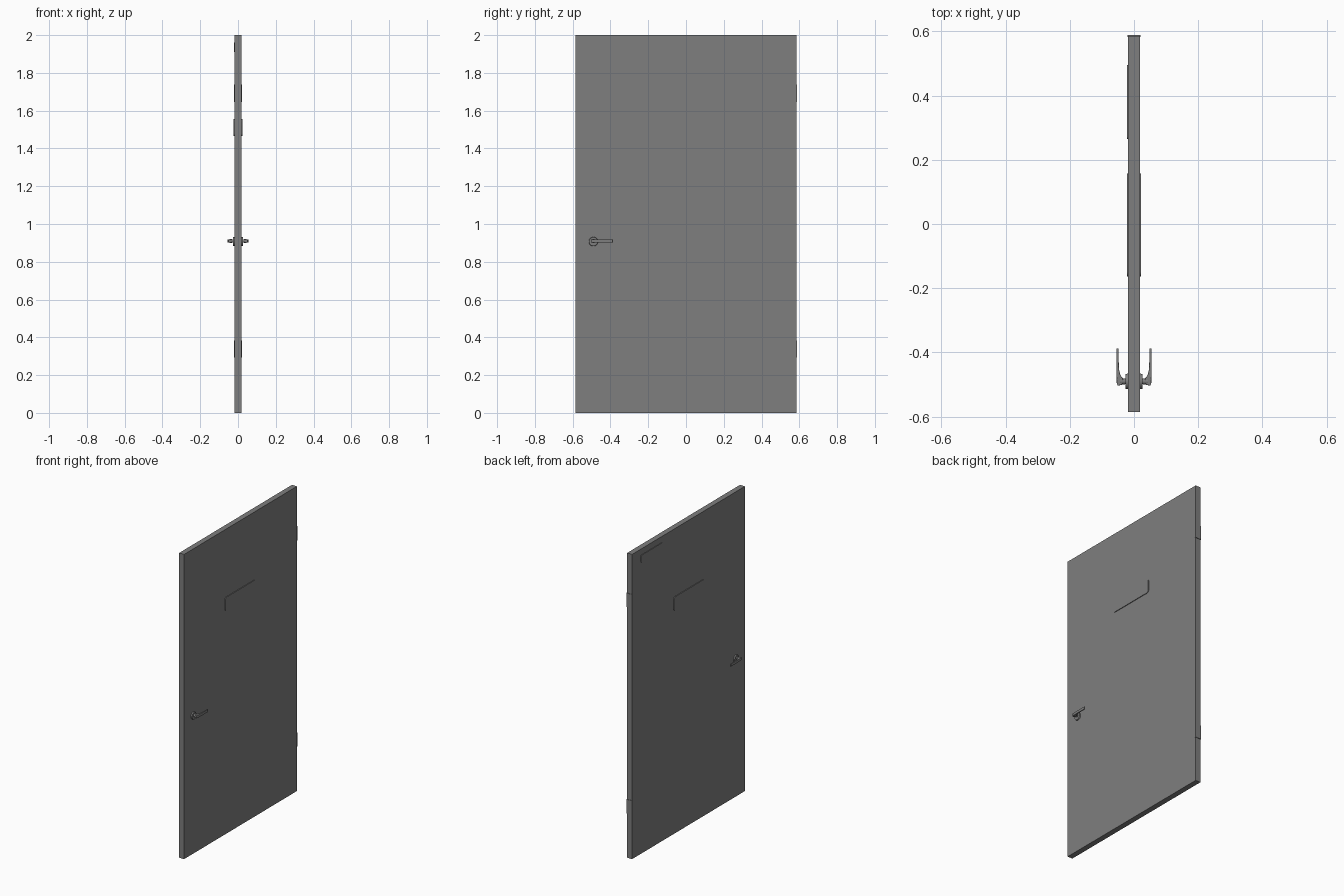
import bpy, bmesh, math
from mathutils import Matrix

if "Cube" in bpy.data.objects:
    bpy.data.objects.remove(bpy.data.objects["Cube"])

grey = bpy.data.materials.new("steel_grey")
grey.diffuse_color = (0.21, 0.21, 0.21, 1)
grey.use_nodes = True
grey.node_tree.nodes["Principled BSDF"].inputs["Base Color"].default_value = grey.diffuse_color


def finish(bm, name, smooth=False):
    bmesh.ops.recalc_face_normals(bm, faces=bm.faces)
    me = bpy.data.meshes.new(name)
    bm.to_mesh(me)
    bm.free()
    for p in me.polygons:
        p.use_smooth = False
    me.materials.append(grey)
    ob = bpy.data.objects.new(name, me)
    bpy.context.collection.objects.link(ob)
    if smooth:
        bpy.ops.object.select_all(action='DESELECT')
        ob.select_set(True)
        bpy.context.view_layer.objects.active = ob
        bpy.ops.object.shade_smooth_by_angle(angle=math.radians(35))
    return ob


def box(name, x0, x1, y0, y1, z0, z1):
    bm = bmesh.new()
    m = Matrix.Translation(((x0 + x1) / 2, (y0 + y1) / 2, (z0 + z1) / 2))
    m = m @ Matrix.Diagonal((abs(x1 - x0), y1 - y0, z1 - z0, 1))
    bmesh.ops.create_cube(bm, size=1, matrix=m)
    return finish(bm, name)


def prism(name, points, offset, bevel=0.0, smooth=True):
    bm = bmesh.new()
    f = bm.faces.new([bm.verts.new(p) for p in points])
    ext = bmesh.ops.extrude_face_region(bm, geom=[f])
    new = [g for g in ext["geom"] if isinstance(g, bmesh.types.BMVert)]
    bmesh.ops.translate(bm, vec=offset, verts=new)
    ob = finish(bm, name, smooth)
    if bevel:
        b = ob.modifiers.new("soft_edges", 'BEVEL')
        b.width, b.segments = bevel, 3
        b.limit_method = 'ANGLE'
        b.angle_limit = math.radians(50)
    return ob


def rounded_plate(name, x0, x1, y0, y1, z0, z1, r):
    # Rounded rectangle in the door plane
    pts = []
    corners = [(y1 - r, z1 - r), (y0 + r, z1 - r), (y0 + r, z0 + r), (y1 - r, z0 + r)]
    for i, (cy, cz) in enumerate(corners):
        for k in range(7):
            a = math.pi / 2 * (i + k / 6)
            pts.append((x0, cy + r * math.cos(a), cz + r * math.sin(a)))
    return prism(name, pts, (x1 - x0, 0, 0))


def disc(name, x0, x1, y, z, r0, r1):
    # Cylinder or cone along x
    bm = bmesh.new()
    n = 32
    rings = [[bm.verts.new((x, y + r * math.cos(2 * math.pi * i / n),
                            z + r * math.sin(2 * math.pi * i / n)))
              for i in range(n)] for x, r in ((x0, r0), (x1, r1))]
    for ring in rings:
        bm.faces.new(ring)
    for i in range(n):
        j = (i + 1) % n
        bm.faces.new((rings[0][i], rings[0][j], rings[1][j], rings[1][i]))
    return finish(bm, name, True)


T = 0.018            # half thickness of the door
HY, HZ = -0.49, 0.907  # handle centre

# Door slab
box("door_slab", -T, T, -0.585, 0.585, 0, 2)

# Hinges on the back edge
for name, z in (("lower_hinge", 0.338), ("upper_hinge", 1.692)):
    box(name, -0.021, 0.021, 0.582, 0.588, z - 0.046, z + 0.046)

# Small plate near the top on the left face
rounded_plate("closer_plate", -T, -0.0215, 0.265, 0.495, 1.91, 1.96, 0.008)

# Viewing panel and lever handle on both faces
for s, side in ((1, "right"), (-1, "left")):
    rounded_plate("view_panel_" + side, s * T, s * 0.0225, -0.163, 0.157, 1.465, 1.555, 0.015)
    disc("rosette_" + side, s * T, s * 0.026, HY, HZ, 0.0245, 0.023)
    disc("handle_neck_" + side, s * 0.024, s * 0.044, HY, HZ + 0.003, 0.0085, 0.0105)
    profile = [(0.036, -0.500), (0.050, -0.504), (0.0535, -0.498), (0.055, -0.47),
               (0.055, -0.387), (0.048, -0.387), (0.0475, -0.43), (0.046, -0.455),
               (0.043, -0.468), (0.039, -0.476), (0.034, -0.481)]
    prism("lever_" + side, [(s * x, y, HZ - 0.006) for x, y in profile],
          (0, 0, 0.018), 0.0022)
